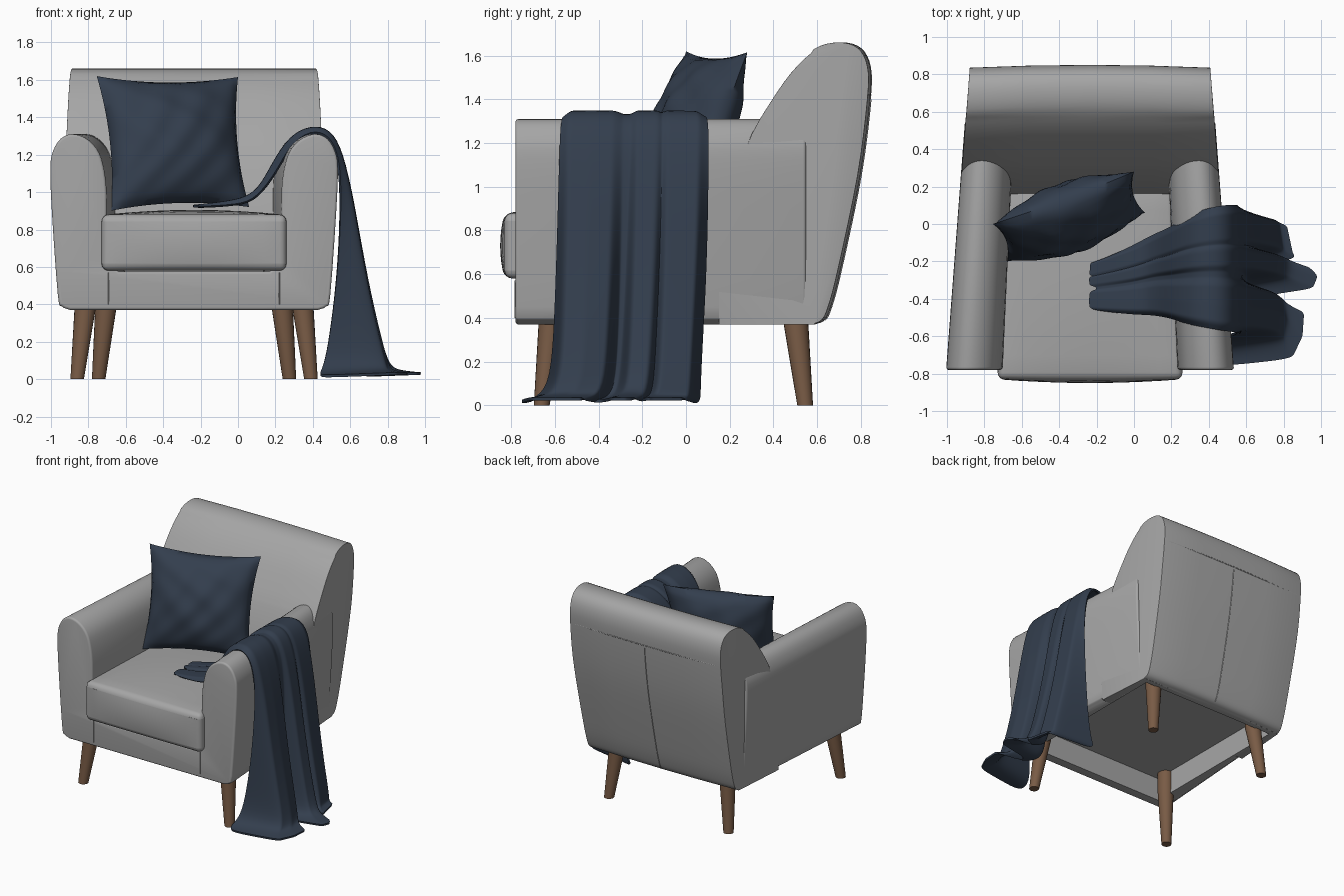
import bpy, bmesh, math
from mathutils import Vector

cube = bpy.data.objects.get("Cube")
if cube:
    bpy.data.objects.remove(cube)

CX = -0.235  # centre line of the chair


def material(name, color):
    m = bpy.data.materials.new(name)
    m.use_nodes = True
    m.diffuse_color = (*color, 1)
    m.node_tree.nodes["Principled BSDF"].inputs["Base Color"].default_value = (*color, 1)
    return m


GREY = material("grey_fabric", (0.38, 0.38, 0.38))
NAVY = material("navy_cloth", (0.033, 0.048, 0.075))
WOOD = material("brown_wood", (0.19, 0.105, 0.06))


def make(name, bm, mat):
    bmesh.ops.recalc_face_normals(bm, faces=bm.faces)
    me = bpy.data.meshes.new(name)
    bm.to_mesh(me)
    bm.free()
    me.materials.append(mat)
    ob = bpy.data.objects.new(name, me)
    bpy.context.collection.objects.link(ob)
    return ob


def modify(ob, kind, **settings):
    mod = ob.modifiers.new(kind.title(), kind)
    for key, value in settings.items():
        setattr(mod, key, value)
    bpy.context.view_layer.objects.active = ob
    bpy.ops.object.modifier_apply(modifier=mod.name)


def smooth(ob, angle=40):
    bpy.ops.object.select_all(action="DESELECT")
    ob.select_set(True)
    bpy.context.view_layer.objects.active = ob
    bpy.ops.object.shade_smooth_by_angle(angle=math.radians(angle))


def spline(points, steps=4):
    """Catmull-Rom curve through the points."""
    p = [Vector(q) for q in points]
    p = [2 * p[0] - p[1]] + p + [2 * p[-1] - p[-2]]
    out = []
    for a, b, c, d in zip(p, p[1:], p[2:], p[3:]):
        for i in range(steps):
            t = i / steps
            out.append(0.5 * (2 * b + (c - a) * t + (2 * a - 5 * b + 4 * c - d) * t * t
                              + (3 * b - a - 3 * c + d) * t ** 3))
    return out + [p[-2]]


def loft(rings, closed=True):
    """Skin between rings; closed rings are capped at both ends."""
    bm = bmesh.new()
    rows = [[bm.verts.new(p) for p in ring] for ring in rings]
    n = len(rows[0])
    for a, b in zip(rows, rows[1:]):
        for i in range(n if closed else n - 1):
            j = (i + 1) % n
            bm.faces.new((a[i], a[j], b[j], b[i]))
    if closed:
        bm.faces.new(rows[0])
        bm.faces.new(rows[-1])
    return bm


def lerp_table(table, x):
    for (x0, v0), (x1, v1) in zip(table, table[1:]):
        if x <= x1:
            return v0 + (v1 - v0) * (x - x0) / (x1 - x0)
    return table[-1][1]


def taper(y):
    return 1 - 0.099 * (y + 0.72)


# Arms, deck and front band: one U-shaped section narrowing to the rear
half = [Vector((0.3, 0.37))] + spline([
    (0.66, 0.37), (0.705, 0.39), (0.725, 0.45), (0.757, 0.9), (0.765, 1.13), (0.75, 1.22),
    (0.71, 1.285), (0.65, 1.31), (0.58, 1.29), (0.52, 1.235), (0.485, 1.15), (0.465, 1.0),
    (0.465, 0.72), (0.45, 0.62), (0.4, 0.575)], 3)
section = [(u, z) for u, z in half] + [(-u, z) for u, z in reversed(half)]
body = make("arms_and_base", loft([[(CX + u * taper(y), y, z) for u, z in section]
                                   for y in (-0.78, 0.55)]), GREY)
modify(body, "BEVEL", width=0.035, segments=4, limit_method="ANGLE", angle_limit=math.radians(60))

# Backrest: side profile run across the width
side = spline([(0.3, 1.24), (0.36, 1.345), (0.48, 1.52), (0.6, 1.63), (0.71, 1.66),
               (0.8, 1.635), (0.845, 1.55), (0.845, 1.4), (0.8, 1.05), (0.71, 0.62),
               (0.665, 0.45), (0.635, 0.39), (0.59, 0.37)])
side += [Vector((0.15, 0.37)), Vector((0.15, 0.85))]
rings = []
for k in (-1, -0.5, 0, 0.5, 1):
    ring = []
    for y, z in side:
        width = 0.765 * taper(y) * (1 - 0.06 * max(0, 1.2 - z)) - 0.003
        ring.append((CX + k * width, y - 0.015 * k * k * (y > 0.6), z))
    rings.append(ring)
back = make("backrest", loft(rings), GREY)
modify(back, "BEVEL", width=0.04, segments=4, limit_method="ANGLE", angle_limit=math.radians(60))

# Hollow underside
bm = bmesh.new()
bmesh.ops.create_cube(bm, size=1)
for v in bm.verts:
    v.co = Vector((CX + v.co.x * 1.16, -0.075 + v.co.y * 1.25, 0.28 + v.co.z * 0.54))
cutter = make("underside_cutter", bm, GREY)
cutter.hide_render = True
for ob in (body, back):
    modify(ob, "BOOLEAN", object=cutter, operation="DIFFERENCE", solver="EXACT")
    smooth(ob)
bpy.data.objects.remove(cutter)

# Seat cushion with a crowned top and bulging nose
bm = bmesh.new()
bmesh.ops.create_cube(bm, size=2)
bmesh.ops.subdivide_edges(bm, edges=bm.edges, cuts=7, use_grid_fill=True)
for v in bm.verts:
    x, y, z = v.co
    crown = (1 - x * x) * (1 - y * y)
    co = Vector((CX + x * 0.492 * taper(-0.8 + (y + 1) * 0.5), -0.315 + y * 0.515, 0.73 + z * 0.15))
    co.z += 0.025 * crown * (z > 0)
    if y < 0:
        co.y += 0.02 * y * (1 - x * x) * (1 - z * z)
    v.co = co
seat = make("seat_cushion", bm, GREY)
modify(seat, "BEVEL", width=0.06, segments=4, limit_method="ANGLE", angle_limit=math.radians(45))
smooth(seat)


def seam(name, points):
    curve = bpy.data.curves.new(name, "CURVE")
    curve.dimensions = "3D"
    curve.bevel_depth = 0.004
    curve.bevel_resolution = 1
    line = curve.splines.new("POLY")
    line.points.add(len(points) - 1)
    for p, co in zip(line.points, points):
        p.co = (*co, 1)
    curve.materials.append(GREY)
    bpy.context.collection.objects.link(bpy.data.objects.new(name, curve))


# Sewn seams on the front band and the rear panel
for s, label in ((1, "left"), (-1, "right")):
    seam(label + "_front_seam", [(CX + s * 0.455, -0.78, 0.4), (CX + s * 0.455, -0.78, 0.57)])
rear = [(CX, y, z) for y, z in side[28:45] if z < 1.42]
seam("rear_centre_seam", rear)
seam("rear_cross_seam", [(CX + k * 0.6, 0.845 - 0.015 * k * k, 1.42) for k in (-1, -0.5, 0, 0.5, 1)])

# Splayed tapered legs
for label, foot, top in (("front", (0.625, -0.66), (0.58, -0.615)), ("rear", (0.51, 0.545), (0.47, 0.5))):
    for s, hand in ((1, "left"), (-1, "right")):
        rings = []
        for (u, y), z, r in ((foot, 0, 0.036), (top, 0.4, 0.058), (top, 0.56, 0.058)):
            rings.append([(CX + s * u + r * math.cos(a), y + r * math.sin(a), z)
                          for a in (math.tau * i / 20 for i in range(20))])
        smooth(make(f"{label}_{hand}_leg", loft(rings), WOOD))

# Scatter pillow: two bulging faces between four leaning corners
TL, TR = Vector((-0.755, 0.0, 1.62)), Vector((0.0, 0.28, 1.615))
BL, BR = Vector((-0.68, -0.2, 0.9)), Vector((0.06, 0.06, 0.92))
normal = (TR - BL).cross(TL - BR).normalized()
bm = bmesh.new()
N = 28
for sign in (1, -1):
    grid = []
    for j in range(N + 1):
        row = []
        for i in range(N + 1):
            u, v = 2 * i / N - 1, 2 * j / N - 1
            a = (u * (1 - 0.09 * (1 - v * v)) + 1) / 2
            b = (v * (1 - 0.09 * (1 - u * u)) + 1) / 2
            p = BL.lerp(BR, a).lerp(TL.lerp(TR, a), b)
            puff = max(0, (1 - u * u) * (1 - v * v))
            crease = 0.012 * math.sin(9 * u + 3 * v * v) * math.sin(8 * v - 2 * u) * puff ** 0.5
            row.append(bm.verts.new(p + normal * sign * (0.17 * puff ** 0.6 + crease)))
        grid.append(row)
    for j in range(N):
        for i in range(N):
            bm.faces.new((grid[j][i], grid[j][i + 1], grid[j + 1][i + 1], grid[j + 1][i]))
bmesh.ops.remove_doubles(bm, verts=bm.verts, dist=0.0005)
smooth(make("scatter_pillow", bm, NAVY), 60)

# Throw blanket: pleated sheet from the seat, over the arm, down to the floor
ridge = [(-0.24, 0.925), (0.0, 0.95), (0.11, 1.0), (0.19, 1.16), (0.28, 1.3), (0.39, 1.352),
         (0.49, 1.335), (0.555, 1.22), (0.615, 0.95), (0.675, 0.6), (0.74, 0.3), (0.80, 0.07),
         (0.85, 0.04), (0.95, 0.03)]
valley = [(-0.18, 0.92), (0.0, 0.93), (0.1, 0.96), (0.21, 1.11), (0.28, 1.25), (0.39, 1.33),
          (0.49, 1.305), (0.545, 1.16), (0.55, 0.88), (0.53, 0.55), (0.50, 0.3), (0.465, 0.08),
          (0.48, 0.02), (0.56, 0.015)]
front_y = [-0.46, -0.48, -0.48, -0.5, -0.53, -0.55, -0.57, -0.575, -0.58, -0.59, -0.6, -0.62, -0.7, -0.76]
rear_y = [-0.2, -0.12, -0.06, -0.02, 0.04, 0.08, 0.1, 0.1, 0.095, 0.085, 0.07, 0.06, 0.06, 0.04]
fold = [(0, 0), (0.05, 0.95), (0.2, 1), (0.36, 0.92), (0.42, 0.35), (0.48, 0.4), (0.52, 0.95),
        (0.66, 1), (0.69, 0.6), (0.73, 0.95), (0.94, 0.9), (1, 0)]
reach = [(0, -0.1), (0.4, 0), (0.6, 0.04), (0.75, -0.08), (1, -0.1)]
rows = []
last = len(ridge) - 1
for k in range(last + 1):
    row = []
    for i in range(49):
        s = i / 48
        w = lerp_table(fold, s)
        p = Vector(valley[k]).lerp(Vector(ridge[k]), w)
        if k >= last - 1:
            p.x += lerp_table(reach, s) * (k - last + 2) / 2
        row.append((p.x, front_y[k] + (rear_y[k] - front_y[k]) * s, p.y))
    rows.append(row)
throw = make("throw_blanket", loft(rows, closed=False), NAVY)
modify(throw, "SUBSURF", levels=2)
modify(throw, "SOLIDIFY", thickness=0.014, offset=0)
smooth(throw, 60)
